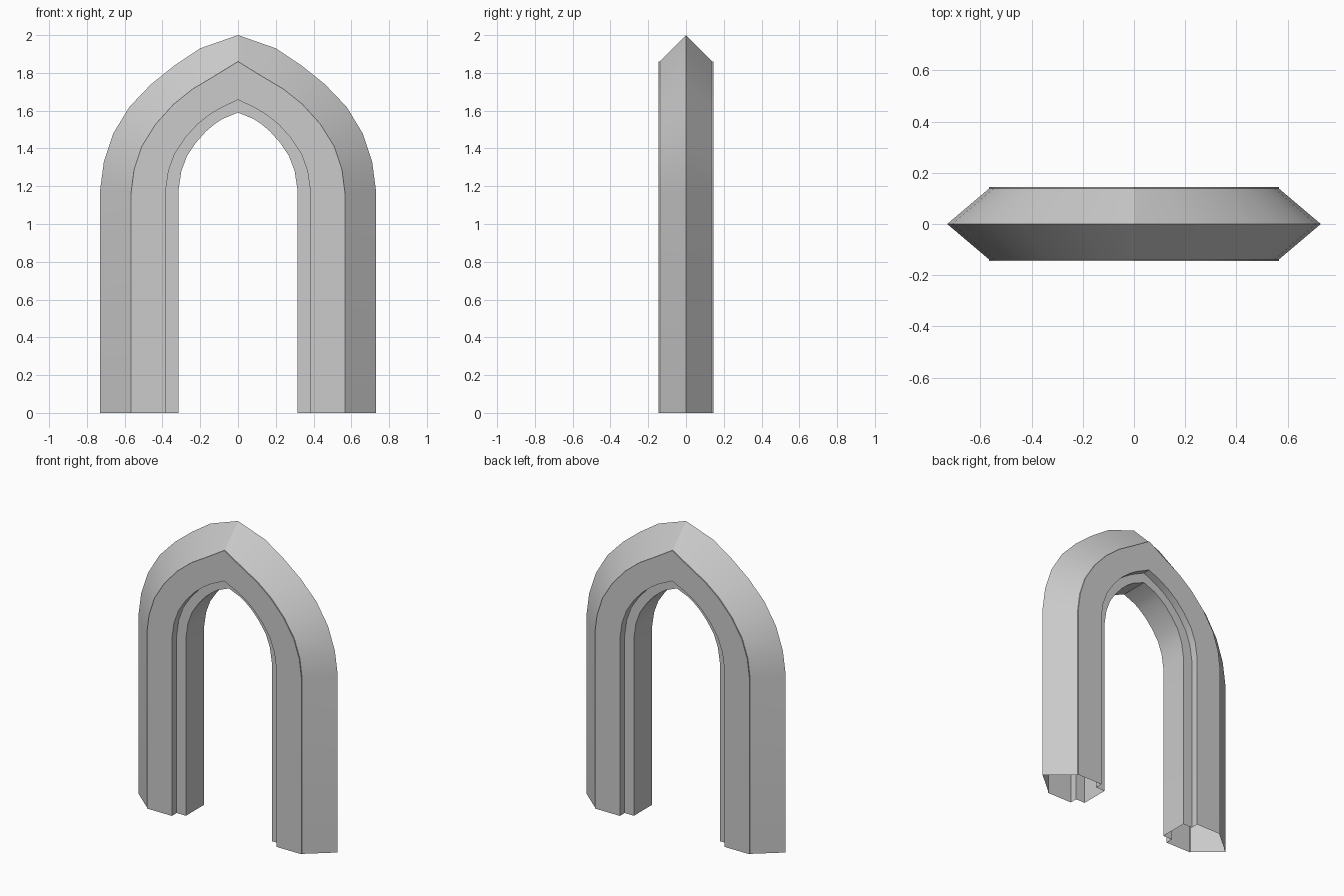
import bpy, bmesh, math

cube = bpy.data.objects.get("Cube")
if cube:
    bpy.data.objects.remove(cube, do_unlink=True)

stone = bpy.data.materials.new("light_grey_stone")
stone.use_nodes = True
colour = (0.6, 0.6, 0.6, 1)
stone.diffuse_color = colour
stone.node_tree.nodes["Principled BSDF"].inputs["Base Color"].default_value = colour

# Half outlines from foot to apex: outer ridge, face corner, inner opening
ridge = [(.73, 0), (.73, 1.18), (.71, 1.33), (.66, 1.48), (.575, 1.62),
         (.46, 1.74), (.335, 1.84), (.2, 1.93), (0, 2)]
corner = [(.567, 0), (.567, 1.16), (.55, 1.29), (.51, 1.41), (.435, 1.53),
          (.34, 1.635), (.24, 1.715), (.13, 1.78), (0, 1.86)]
inner = [(.315, 0), (.315, 1.18), (.3, 1.28), (.27, 1.36), (.223, 1.43),
         (.17, 1.49), (.122, 1.53), (.085, 1.555), (0, 1.59)]
# The rebate outline lies between the opening and the face corner
rebate = [(a + (c - a) * .27, b + (d - b) * .25)
          for (a, b), (c, d) in zip(inner, corner)]


def full(half):
    """Mirror a half outline into a whole arch."""
    return half + [(-x, z) for x, z in reversed(half[:-1])]


# Moulding section: outline and depth, front half first, then mirrored to the back
front = [(corner, -.138), (corner, -.145), (rebate, -.145),
         (rebate, -.095), (inner, -.095)]
section = [(ridge, 0)] + front + [(o, -y) for o, y in reversed(front)]

# Sweep the section along the arch, leaving the feet open
bm = bmesh.new()
strips = [[bm.verts.new((x, y, z)) for x, z in full(outline)]
          for outline, y in section]
for i, strip in enumerate(strips):
    after = strips[(i + 1) % len(strips)]
    for j in range(len(strip) - 1):
        bm.faces.new((strip[j], strip[j + 1], after[j + 1], after[j]))
bmesh.ops.recalc_face_normals(bm, faces=bm.faces[:])

mesh = bpy.data.meshes.new("pointed_arch")
bm.to_mesh(mesh)
bm.free()
mesh.materials.append(stone)
arch = bpy.data.objects.new("pointed_arch", mesh)
bpy.context.collection.objects.link(arch)

# Smooth curve with crisp moulding edges
bpy.ops.object.select_all(action="DESELECT")
arch.select_set(True)
bpy.context.view_layer.objects.active = arch
bpy.ops.object.shade_smooth_by_angle(angle=math.radians(30))
